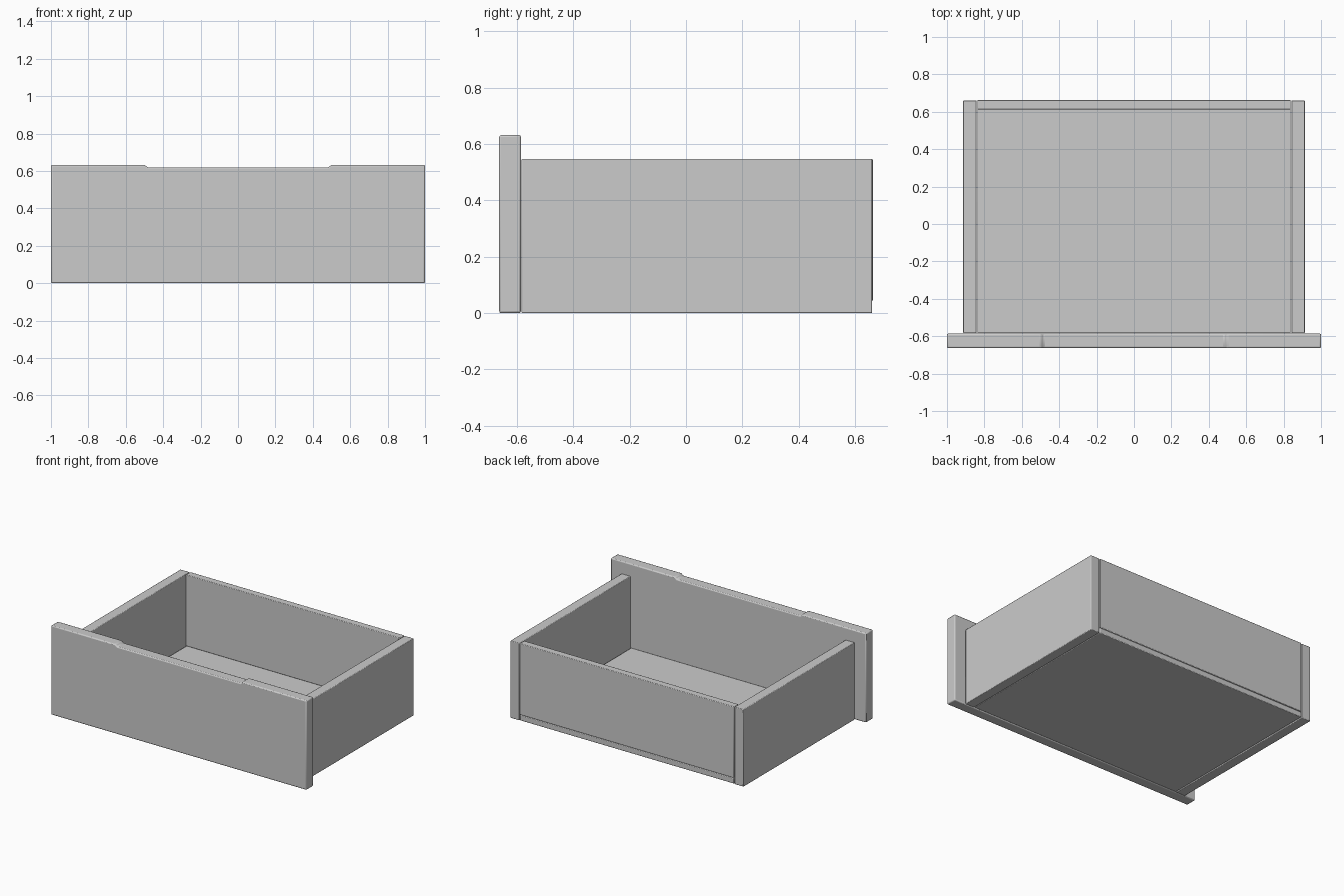
import bpy, bmesh

if "Cube" in bpy.data.objects:
    bpy.data.objects.remove(bpy.data.objects["Cube"])


def finish(obj, width):
    # softened edges with smooth shading
    bev = obj.modifiers.new("soft_edges", "BEVEL")
    bev.width = width
    bev.segments = 2
    bev.limit_method = "ANGLE"
    bpy.ops.object.select_all(action="DESELECT")
    obj.select_set(True)
    bpy.context.view_layer.objects.active = obj
    bpy.ops.object.shade_smooth_by_angle()


def board(name, profile, y0, y1, width=0.004):
    # extrude an x-z outline from y0 to y1
    bm = bmesh.new()
    face = bm.faces.new([bm.verts.new((x, y0, z)) for x, z in profile])
    res = bmesh.ops.extrude_face_region(bm, geom=[face])
    verts = [g for g in res["geom"] if isinstance(g, bmesh.types.BMVert)]
    bmesh.ops.translate(bm, verts=verts, vec=(0, y1 - y0, 0))
    bmesh.ops.recalc_face_normals(bm, faces=bm.faces)
    mesh = bpy.data.meshes.new(name)
    bm.to_mesh(mesh)
    bm.free()
    obj = bpy.data.objects.new(name, mesh)
    bpy.context.collection.objects.link(obj)
    finish(obj, width)
    return obj


def rect(x0, x1, z0, z1):
    return [(x0, z0), (x1, z0), (x1, z1), (x0, z1)]


# front panel with a shallow finger notch along its top edge
board("front_panel",
      [(-1, 0), (1, 0), (1, 0.632), (0.498, 0.632), (0.483, 0.619),
       (-0.483, 0.619), (-0.498, 0.632), (-1, 0.632)],
      -0.663, -0.586, 0.007)

# side walls
for name, s in (("left_side", -1), ("right_side", 1)):
    board(name, rect(*sorted((s * 0.842, s * 0.913)), 0, 0.547), -0.584, 0.661)

# back wall sits on the bottom panel, which runs through to the rear
board("back_wall", rect(-0.838, 0.838, 0.043, 0.548), 0.612, 0.663)
board("bottom_panel", rect(-0.838, 0.838, 0.002, 0.041), -0.584, 0.661)
